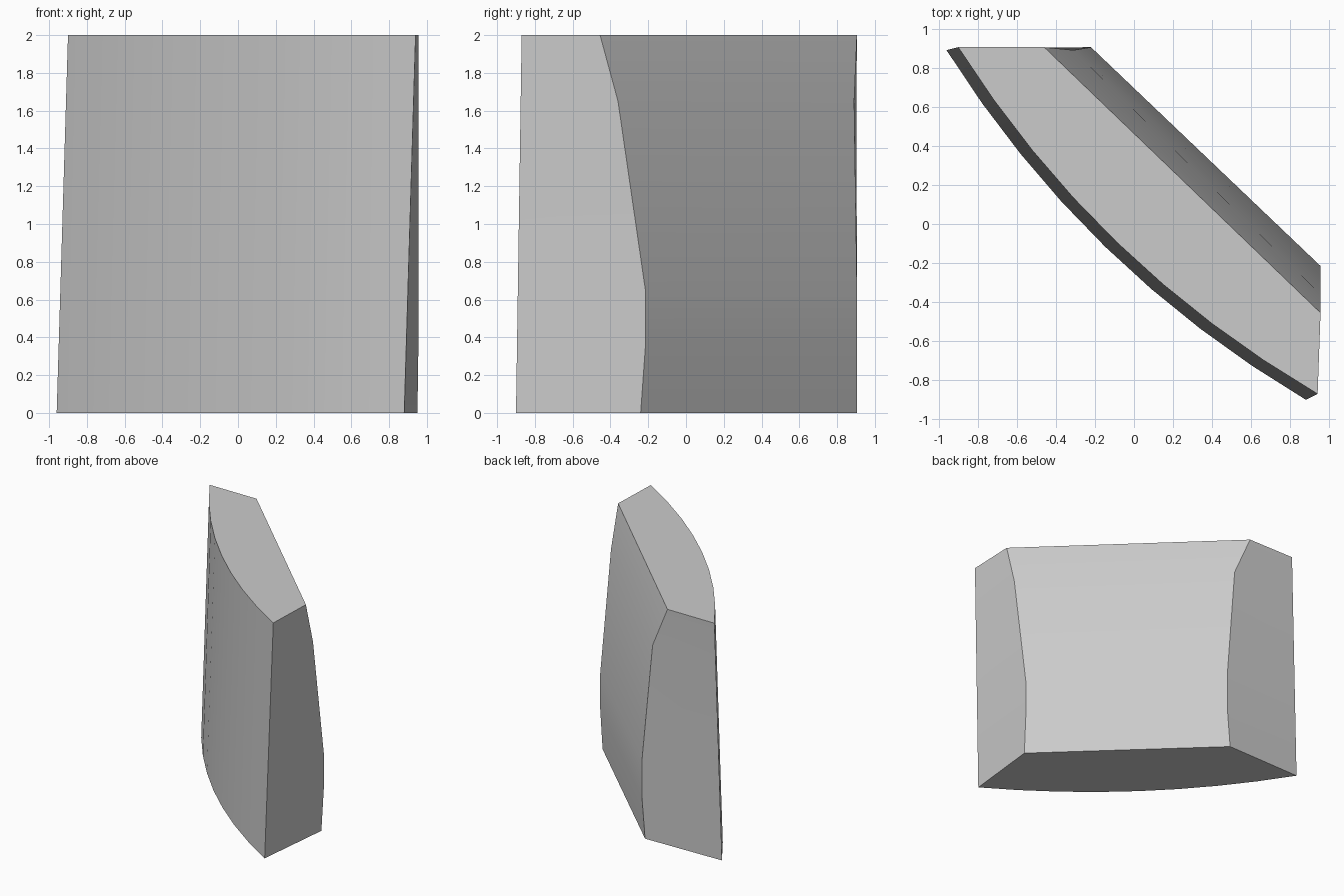
import bpy
import bmesh
from mathutils import Vector

cube = bpy.data.objects.get("Cube")
if cube:
    bpy.data.objects.remove(cube, do_unlink=True)

# One flat stone grey
grey = bpy.data.materials.new("stone grey")
grey.use_nodes = True
colour = (0.6, 0.6, 0.6, 1.0)
grey.diffuse_color = colour
grey.node_tree.nodes["Principled BSDF"].inputs["Base Color"].default_value = colour

# Front corners, bottom and top
LEFT = Vector((-0.96, 0.89)), Vector((-0.90, 0.905))
RIGHT = Vector((0.88, -0.90)), Vector((0.94, -0.87))
BULGE = 0.155
STEPS = 8

# Back profile: height, back corner on the right end, back corner on the left end
BACK = [
    (0.0, (0.95, -0.24), (-0.25, 0.905)),
    (0.35, (0.955, -0.215), (-0.22, 0.905)),
    (0.65, (0.955, -0.215), (-0.22, 0.905)),
    (1.65, (0.955, -0.36), (-0.31, 0.89)),
    (2.0, (0.955, -0.455), (-0.46, 0.905)),
]


def section(bm, z, back_right, back_left):
    """One horizontal outline: curved front, then the two back corners."""
    a = LEFT[0].lerp(LEFT[1], z / 2)
    b = RIGHT[0].lerp(RIGHT[1], z / 2)
    chord = (b - a).normalized()
    outward = Vector((chord.y, -chord.x))
    points = []
    for i in range(STEPS + 1):
        t = i / STEPS
        points.append(a.lerp(b, t) + outward * BULGE * 4 * t * (1 - t))
    points += [Vector(back_right), Vector(back_left)]
    return [bm.verts.new((p.x, p.y, z)) for p in points]


# Curved block, lofted through the outlines
bm = bmesh.new()
rings = [section(bm, *row) for row in BACK]
for low, high in zip(rings, rings[1:]):
    n = len(low)
    for i in range(n):
        j = (i + 1) % n
        bm.faces.new((low[i], low[j], high[j], high[i]))
bm.faces.new(rings[0][::-1])
bm.faces.new(rings[-1])
bmesh.ops.recalc_face_normals(bm, faces=bm.faces)

mesh = bpy.data.meshes.new("curved_block")
bm.to_mesh(mesh)
bm.free()
mesh.materials.append(grey)
block = bpy.data.objects.new("curved_block", mesh)
bpy.context.collection.objects.link(block)

# Smooth curves, sharp edges
bpy.ops.object.select_all(action="DESELECT")
block.select_set(True)
bpy.context.view_layer.objects.active = block
bpy.ops.object.shade_smooth_by_angle(angle=0.52)
